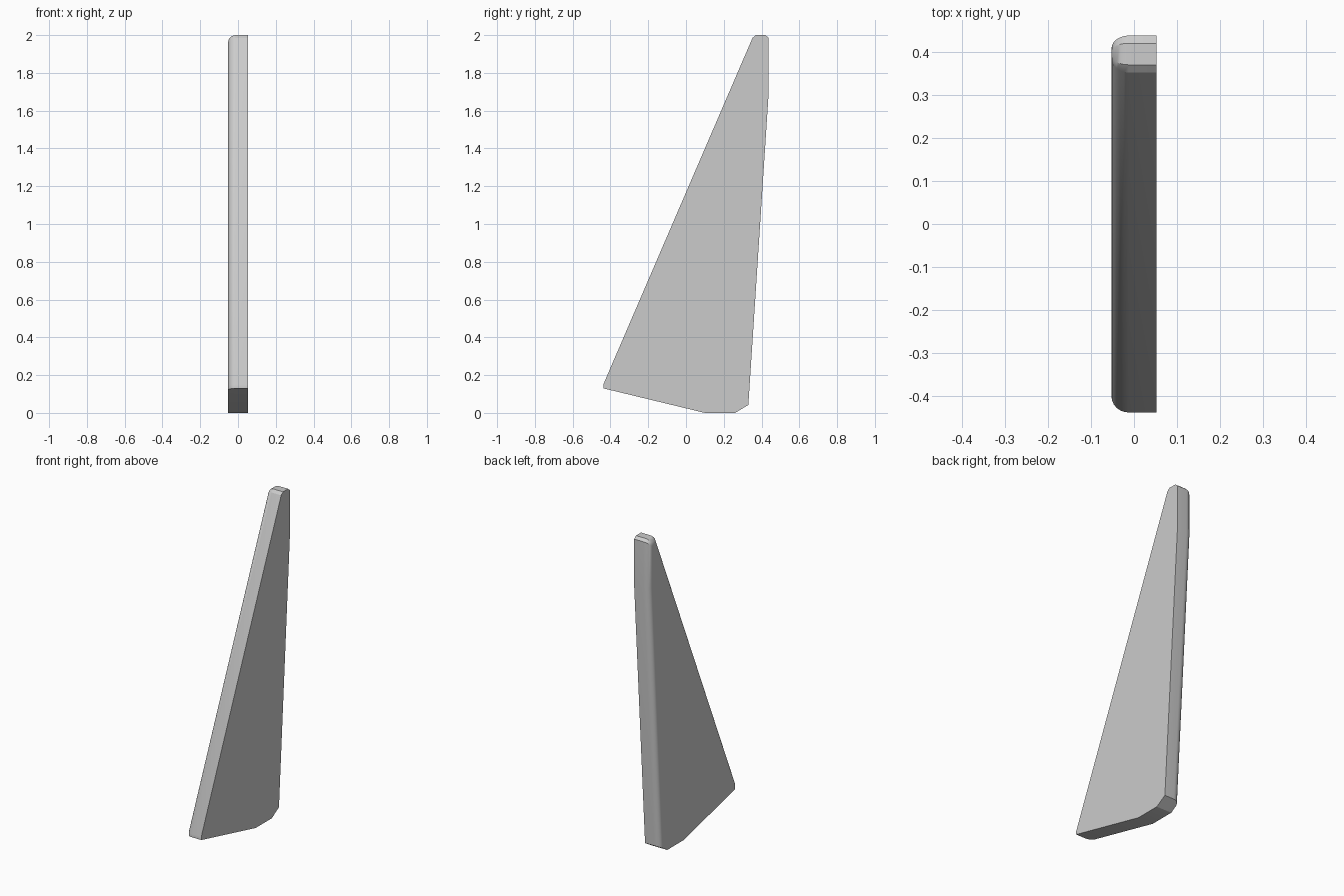
import bpy
import bmesh
import math

cube = bpy.data.objects.get("Cube")
if cube:
    bpy.data.objects.remove(cube, do_unlink=True)

# Plain grey finish
grey = bpy.data.materials.new("light_grey")
grey.use_nodes = True
colour = (0.6, 0.6, 0.6, 1)
grey.diffuse_color = colour
grey.node_tree.nodes["Principled BSDF"].inputs["Base Color"].default_value = colour

# Side outline (y, z), and the outline of the face inside the rounded rim
outer = [(-.438, .13), (.10, 0), (.26, 0), (.33, .042), (.438, 1.7),
         (.438, 1.985), (.42, 2), (.37, 2), (.352, 1.985), (-.438, .15)]
inner = [(-.40, .121), (.10, 0), (.26, 0), (.30, .025), (.407, 1.7),
         (.407, 1.953), (.402, 1.96), (.391, 1.96), (.386, 1.953), (-.40, .142)]
HALF, RADIUS, STEPS = .0525, .04, 6

# Blade: flat and sharp on the left, rounded on the right except along the base
layers = [(HALF, 0)]
for i in range(STEPS + 1):
    a = math.pi / 2 * i / STEPS
    layers.append((RADIUS - HALF - RADIUS * math.sin(a), 1 - math.cos(a)))

bm = bmesh.new()
rings = []
for x, f in layers:
    rings.append([bm.verts.new((x, p[0] + (q[0] - p[0]) * f, p[1] + (q[1] - p[1]) * f))
                  for p, q in zip(outer, inner)])
count = len(outer)
for a, b in zip(rings, rings[1:]):
    for i in range(count):
        j = (i + 1) % count
        bm.faces.new((a[i], a[j], b[j], b[i]))
bm.faces.new(rings[0])
bm.faces.new(rings[-1])
bmesh.ops.remove_doubles(bm, verts=bm.verts, dist=.00001)
bmesh.ops.recalc_face_normals(bm, faces=bm.faces)

mesh = bpy.data.meshes.new("tapered_blade")
bm.to_mesh(mesh)
bm.free()
mesh.materials.append(grey)
blade = bpy.data.objects.new("tapered_blade", mesh)
bpy.context.collection.objects.link(blade)

# Smooth the rounded rim, keep the hard edges
bpy.ops.object.select_all(action='DESELECT')
blade.select_set(True)
bpy.context.view_layer.objects.active = blade
bpy.ops.object.shade_smooth_by_angle(angle=math.radians(25))
